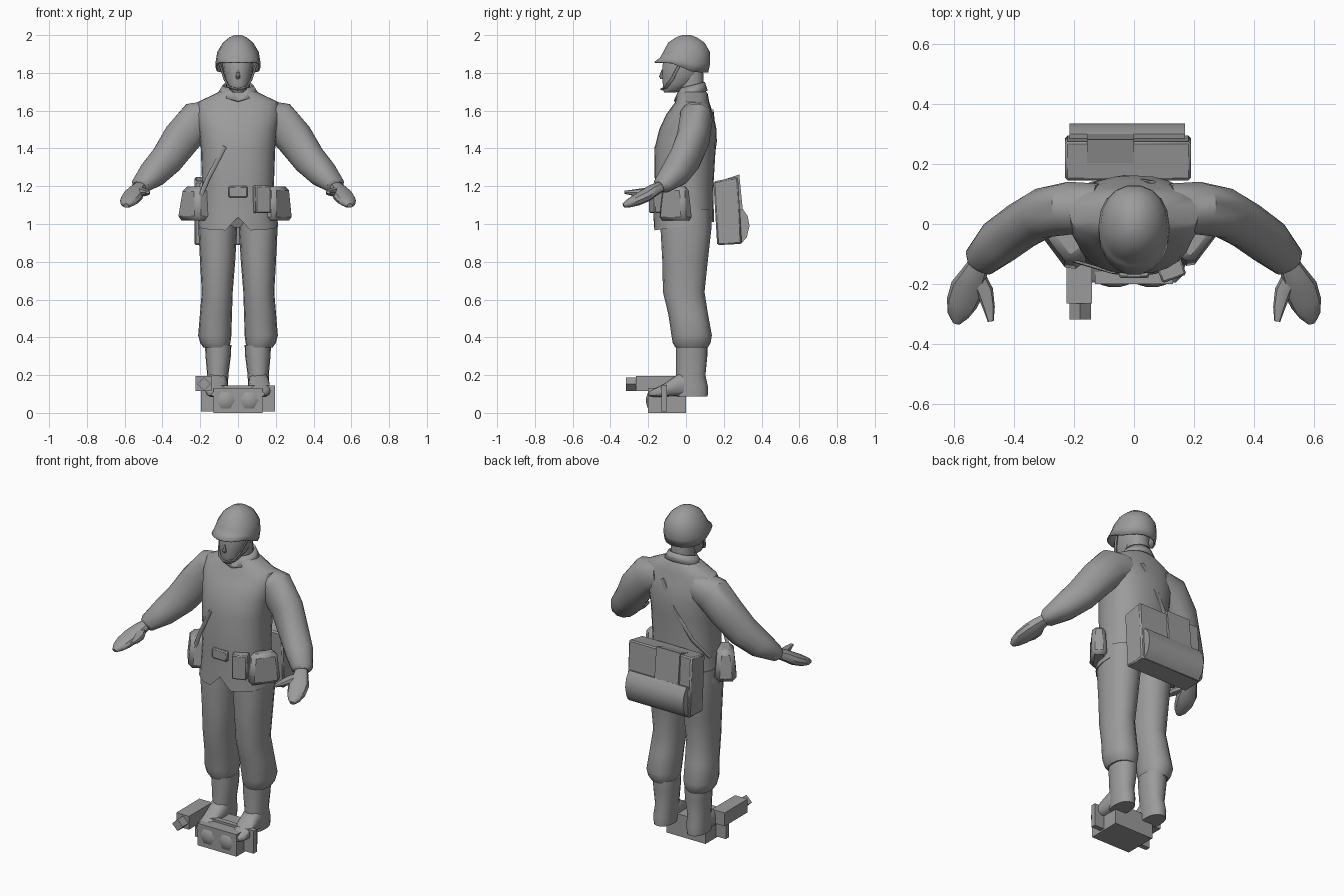
import bpy, bmesh, math
from mathutils import Vector as V, Matrix

X, Y, Z = V((1, 0, 0)), V((0, 1, 0)), V((0, 0, 1))
GREY = bpy.data.materials.new("dark_grey")
GREY.diffuse_color = (.33, .33, .33, 1)


def finish(name, bm, mirror=False, thick=0, bevel=0, angle=40):
    bmesh.ops.recalc_face_normals(bm, faces=bm.faces)
    me = bpy.data.meshes.new(name)
    bm.to_mesh(me)
    bm.free()
    me.materials.append(GREY)
    ob = bpy.data.objects.new(name, me)
    bpy.context.collection.objects.link(ob)
    bpy.ops.object.select_all(action='DESELECT')
    ob.select_set(True)
    bpy.context.view_layer.objects.active = ob
    bpy.ops.object.shade_smooth_by_angle(angle=math.radians(angle))
    if thick:
        ob.modifiers.new("Solidify", 'SOLIDIFY').thickness = thick
    if bevel:
        m = ob.modifiers.new("Bevel", 'BEVEL')
        m.width, m.segments = bevel, 1
    if mirror:
        ob.modifiers.new("Mirror", 'MIRROR')
    return ob


def loft(name, secs, n=16, p=0.9, t=None, ref=Z, caps=True, tweak=None, **kw):
    """Skin elliptical rings; each section is x, y, z, half width, half depth."""
    bm = bmesh.new()
    pts = [V(s[:3]) for s in secs]
    rings = []
    for i, s in enumerate(secs):
        d = t or (pts[min(i + 1, len(pts) - 1)] - pts[max(i - 1, 0)]).normalized()
        a = d.cross(ref).normalized()
        b = a.cross(d)
        ring = []
        for k in range(n):
            ang = math.tau * k / n
            c, q = math.cos(ang), math.sin(ang)
            co = (pts[i] + a * s[3] * math.copysign(abs(c) ** p, c)
                  + b * s[4] * math.copysign(abs(q) ** p, q))
            if tweak:
                tweak(i, k, co)
            ring.append(bm.verts.new(co))
        rings.append(ring)
    for r0, r1 in zip(rings, rings[1:]):
        for k in range(n):
            j = (k + 1) % n
            bm.faces.new((r0[k], r0[j], r1[j], r1[k]))
    if caps:
        bm.faces.new(rings[0])
    if caps or name == "helmet":
        bm.faces.new(rings[-1])
    return finish(name, bm, **kw)


def box(name, loc, size, rz=0, top=1.0, bevel=0.0):
    bm = bmesh.new()
    bmesh.ops.create_cube(bm, size=1)
    for v in bm.verts:
        if v.co.z > 0:
            v.co.x *= top
            v.co.y *= top
    bm.transform(Matrix.Translation(loc) @ Matrix.Rotation(math.radians(rz), 4, 'Z')
                 @ Matrix.Diagonal((*size, 1)))
    return finish(name, bm, bevel=bevel, angle=25)


def prism(name, prof, x0, x1, bevel=0):
    """Side outline (y, z) extruded along x."""
    bm = bmesh.new()
    f = bm.faces.new([bm.verts.new((x0, y, z)) for y, z in prof])
    g = bmesh.ops.extrude_face_region(bm, geom=[f])["geom"]
    bmesh.ops.translate(bm, vec=(x1 - x0, 0, 0),
                        verts=[e for e in g if isinstance(e, bmesh.types.BMVert)])
    return finish(name, bm, bevel=bevel, angle=35)


# Jacket, with a dipping hem and a notch at the front
def hem(i, k, co):
    if i == 0:
        co.z += 0.14 * co.y
        if k == 18:
            co.z = 1.035


loft("jacket", [(0, -.012, .99, .213, .16), (0, -.01, 1.2, .19, .155),
                (0, -.005, 1.4, .197, .162), (0, .01, 1.5, .208, .152),
                (0, .02, 1.58, .222, .125), (0, .033, 1.645, .215, .09),
                (0, .035, 1.69, .12, .08), (0, .035, 1.715, .07, .06)],
     n=24, p=.85, t=Z, ref=Y, tweak=hem)


# Open collar
def collar_v(i, k, co):
    co.z += .25 * (co.y - .03)
    if k == 12:
        co.z -= .05 if i else .01


loft("collar", [(0, .025, 1.685, .112, .09), (0, .03, 1.735, .082, .07)], n=16, p=1,
     t=Z, ref=Y, caps=False, tweak=collar_v, thick=.01)

# Sleeves, hands and thumbs
loft("sleeve", [(.12, .05, 1.575, .085, .085), (.215, .053, 1.55, .088, .105),
                (.30, .038, 1.452, .084, .10), (.375, -.005, 1.345, .08, .09),
                (.45, -.06, 1.265, .078, .075), (.515, -.125, 1.205, .058, .045),
                (.525, -.14, 1.197, .035, .03)], n=14, mirror=True)
loft("hand", [(.515, -.13, 1.2, .035, .028), (.535, -.17, 1.18, .044, .032),
              (.555, -.215, 1.15, .058, .034), (.575, -.265, 1.125, .052, .03),
              (.587, -.305, 1.108, .036, .022), (.592, -.33, 1.097, .014, .012)],
     n=10, mirror=True)
loft("thumb", [(.525, -.17, 1.178, .028, .022), (.497, -.225, 1.168, .028, .022),
               (.484, -.28, 1.166, .02, .016), (.478, -.325, 1.168, .01, .008)],
     n=8, mirror=True)

# Trousers gathered over the boots
loft("trouser_leg", [(.105, 0, 1.08, .10, .13), (.107, 0, .98, .103, .135),
                     (.108, -.005, .8, .093, .12), (.11, -.012, .64, .082, .11),
                     (.117, .012, .52, .085, .105), (.123, .03, .41, .088, .107),
                     (.12, .03, .37, .08, .1), (.115, .03, .345, .068, .085)],
     t=Z, ref=Y, mirror=True)

# Boots: shaft with heel, and shoe
loft("boot_shaft", [(.105, .03, .36, .07, .083), (.105, .03, .3, .067, .083),
                    (.107, .025, .2, .056, .078), (.11, .03, .14, .057, .086),
                    (.11, .03, .088, .054, .085)],
     t=Z, ref=Y, mirror=True)
loft("boot_shoe", [(.11, .05, .145, .045, .057), (.11, -.03, .15, .056, .063),
                   (.113, -.07, .137, .056, .05), (.118, -.12, .118, .055, .034),
                   (.12, -.17, .105, .045, .022), (.12, -.195, .10, .02, .012)],
     n=12, p=.75, t=-Y, mirror=True)

# Head and face
loft("neck", [(0, .03, 1.65, .066, .068), (0, .025, 1.83, .062, .065)], t=Z, ref=Y)
loft("head", [(0, -.085, 1.695, .025, .03), (0, -.07, 1.71, .044, .054),
              (0, -.04, 1.745, .064, .085), (0, -.025, 1.79, .075, .105),
              (0, -.015, 1.84, .082, .112), (0, -.005, 1.92, .075, .1)],
     n=14, t=Z, ref=Y)
loft("nose", [(0, -.12, 1.815, .006, .01), (0, -.127, 1.78, .012, .016),
              (0, -.122, 1.768, .010, .012)], n=8, t=Z, ref=Y)


# Helmet with raised front brim
def brim(i, k, co):
    f = min(1, max(0, (.04 - co.y) / .13))
    co.z += (.055, .03, 0, 0, 0, 0)[i] * f


loft("helmet", [(0, -.025, 1.803, .119, .145), (0, -.005, 1.85, .118, .135),
                (0, .003, 1.91, .11, .126), (0, .002, 1.96, .08, .098),
                (0, .002, 1.988, .046, .056), (0, .002, 2.0, .018, .022)],
     n=18, p=.95, t=Z, ref=Y, caps=False, tweak=brim, thick=.008)
loft("chin_strap", [(.098, -.03, 1.85, .006, .009), (.07, -.075, 1.765, .006, .009),
                    (.048, -.105, 1.725, .006, .009), (0, -.128, 1.713, .006, .009)],
     n=6, ref=Y, mirror=True)

# Belt gear
box("belt_buckle", (0, -.165, 1.17), (.1, .03, .06), bevel=.006)
box("hip_bag", (-.225, -.052, 1.108), (.2, .125, .18), -53, .72, .025)
box("canteen_pouch", (.208, -.055, 1.108), (.18, .09, .18), 53, .8, .02)
box("front_pouch", (.123, -.15, 1.13), (.085, .07, .145), 20, 1, .006)

# Shoulder strap, front and back
loft("strap_front", [(-.21, -.12, 1.12, .012, .004), (-.16, -.135, 1.24, .012, .005),
                     (-.07, -.162, 1.41, .012, .004)], n=8, ref=Y)
loft("strap_back", [(-.21, .07, 1.17, .014, .005), (-.14, .135, 1.28, .014, .006),
                    (-.03, .158, 1.44, .014, .006), (.06, .14, 1.6, .014, .006)],
     n=8, ref=Y)

# Backpack: body, closing flap and bedroll
prism("backpack", [(.145, 1.225), (.275, 1.25), (.295, .895), (.165, .888)], -.23, .19, .008)
prism("backpack_flap", [(.2, 1.235), (.282, 1.262), (.302, 1.06), (.27, 1.06)], -.157, 0)
prism("bedroll", [(.26, 1.07), (.301, 1.08), (.327, 1.04), (.336, .99), (.322, .93),
                  (.292, .896), (.26, .9)], -.215, .17)

# Case at the feet with a wide plate and two lenses
box("case_body", (0, -.1, .066), (.26, .2, .132))
box("case_plate", (0, -.115, .077), (.39, .03, .137))
for i, x in enumerate((-.065, .06)):
    loft(f"case_lens_{i}", [(x, -.195, .066, .055, .055), (x, -.203, .066, .045, .045),
                            (x, -.211, .066, .015, .015)], n=6, p=1, t=-Y, angle=60)

# Small torch beside the right foot, turned diamond tip
box("torch_body", (-.183, -.155, .155), (.085, .22, .08))
loft("torch_tip", [(-.18, -.26, .152, .036, .036), (-.18, -.318, .152, .036, .036)],
     n=4, p=1, t=-Y)
